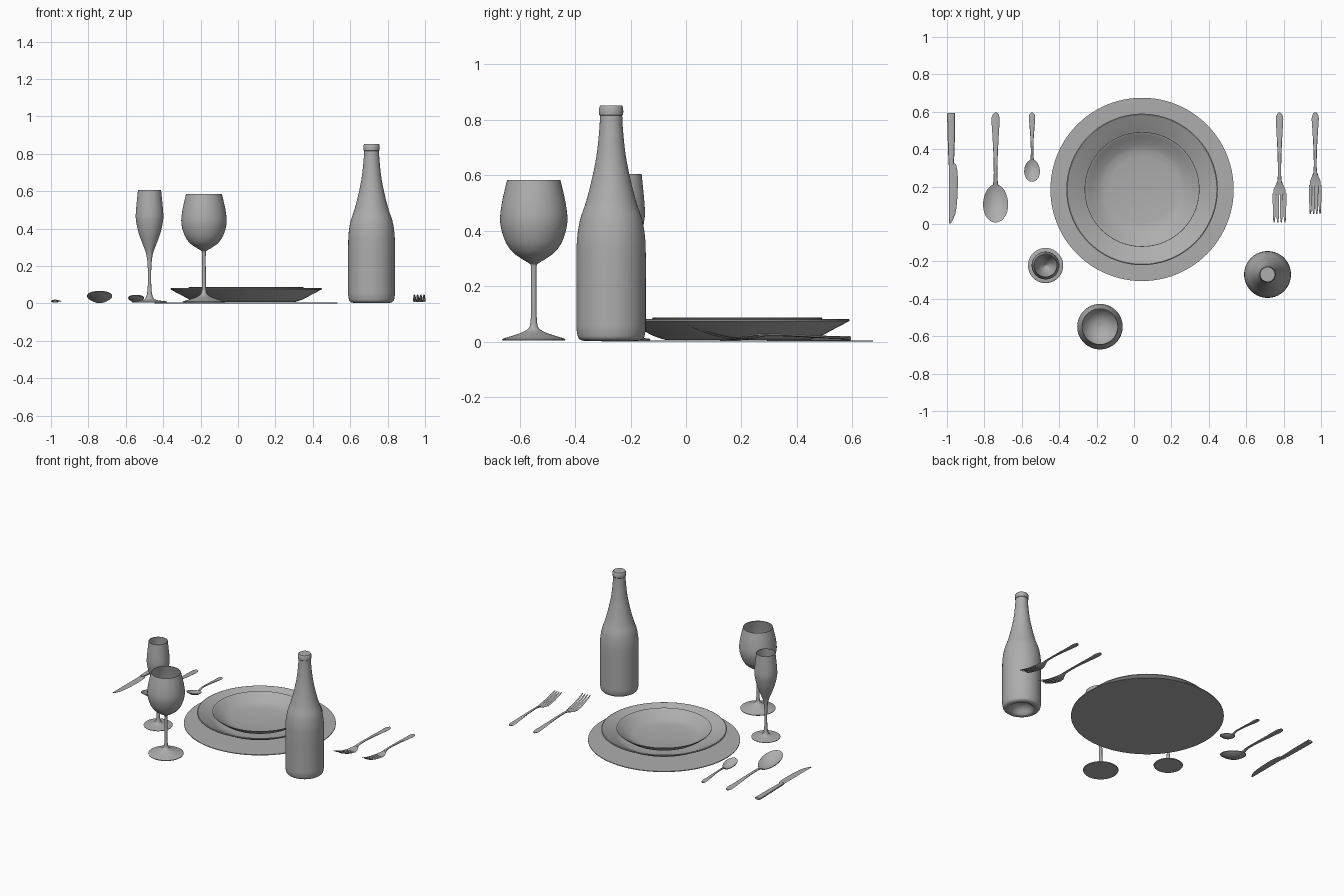
import bpy, bmesh, math

if "Cube" in bpy.data.objects:
    bpy.data.objects.remove(bpy.data.objects["Cube"])

# Darker neutral grey for the whole set
GREY = bpy.data.materials.new("grey")
GREY.diffuse_color = (.42, .42, .42, 1)
GREY.use_nodes = True
GREY.node_tree.nodes["Principled BSDF"].inputs["Base Color"].default_value = GREY.diffuse_color


def smooth_line(pts, n=5):
    """Catmull-Rom curve through tuples of any length."""
    out = []
    for i in range(len(pts) - 1):
        p0, p1, p2 = pts[max(i - 1, 0)], pts[i], pts[i + 1]
        p3 = pts[min(i + 2, len(pts) - 1)]
        for k in range(n):
            t = k / n
            out.append(tuple(0.5 * (2 * b + (c - a) * t + (2 * a - 5 * b + 4 * c - d) * t * t
                                    + (3 * b - a - 3 * c + d) * t ** 3)
                             for a, b, c, d in zip(p0, p1, p2, p3)))
    return out + [pts[-1]]


def finish(bm, name, angle=40):
    bmesh.ops.recalc_face_normals(bm, faces=bm.faces)
    me = bpy.data.meshes.new(name)
    bm.to_mesh(me)
    bm.free()
    me.materials.append(GREY)
    ob = bpy.data.objects.new(name, me)
    bpy.context.collection.objects.link(ob)
    bpy.ops.object.select_all(action='DESELECT')
    ob.select_set(True)
    bpy.context.view_layer.objects.active = ob
    bpy.ops.object.shade_smooth_by_angle(angle=math.radians(angle))
    return ob


def bridge(bm, rings, cap=False):
    for a, b in zip(rings, rings[1:]):
        n = max(len(a), len(b))
        for i in range(n):
            j = (i + 1) % n
            if len(a) == 1:
                bm.faces.new((a[0], b[i], b[j]))
            elif len(b) == 1:
                bm.faces.new((a[i], a[j], b[0]))
            else:
                bm.faces.new((a[i], a[j], b[j], b[i]))
    if cap:
        bm.faces.new(rings[0])
        bm.faces.new(rings[-1])


def lathe(name, cx, cy, profile, sides=64):
    bm = bmesh.new()
    rings = []
    for r, z in profile:
        if r < 1e-5:
            rings.append([bm.verts.new((cx, cy, z))])
        else:
            rings.append([bm.verts.new((cx + r * math.cos(2 * math.pi * i / sides),
                                        cy + r * math.sin(2 * math.pi * i / sides), z))
                          for i in range(sides)])
    bridge(bm, rings)
    return finish(bm, name)


def loft(bm, x, stations, thick, sides=12, n=4):
    """Flattened bar along y; stations are (x offset, y, z, half width)."""
    rings = []
    for dx, y, z, w in smooth_line(stations, n):
        ring = []
        for i in range(sides):
            a = 2 * math.pi * i / sides
            c, s = math.cos(a), math.sin(a)
            ring.append(bm.verts.new((x + dx + w * c, y,
                                      z + thick * math.copysign(abs(s) ** 0.7, s))))
        rings.append(ring)
    bridge(bm, rings, cap=True)


def handle(y0, z0, neck, end):
    """Spoon and fork handle widening to a rounded end at y = 0.595."""
    L = 0.595 - y0
    return [(0, y0, z0, neck * 1.5), (0, y0 + .12 * L, .025, neck), (0, y0 + .4 * L, .023, neck * 1.15),
            (0, y0 + .72 * L, .016, end * .8), (0, y0 + .9 * L, .013, end),
            (0, y0 + .97 * L, .012, end * .75), (0, .595, .012, end * .3)]


# Place mat, dinner plate and soup bowl
PX, PY = 0.043, 0.185
lathe("place_mat", PX, PY, [(0, 0), (.49, 0), (.49, .005), (0, .005)], 96)
lathe("dinner_plate", PX, PY,
      [(0, .007)] + smooth_line([(.26, .007), (.30, .02), (.35, .046), (.405, .075)], 4)
      + [(.405, .08)]
      + smooth_line([(.400, .082), (.34, .052), (.29, .026), (.25, .017)], 4) + [(0, .017)], 96)
lathe("soup_bowl", PX, PY,
      [(0, .019)] + smooth_line([(.18, .019), (.23, .032), (.27, .055), (.307, .084)], 4)
      + smooth_line([(.306, .087), (.297, .083), (.26, .058), (.22, .037), (.18, .028)], 4)
      + [(0, .026)], 96)

# Bottle with a hollow base and a collar at the mouth
lathe("bottle", .714, -.270,
      smooth_line([(0, .055), (.03, .05), (.055, .035), (.075, .012), (.088, .004),
                   (.106, .005), (.119, .016), (.125, .045)])
      + smooth_line([(.125, .06), (.125, .20), (.125, .31), (.1225, .375), (.112, .44), (.092, .50),
                     (.071, .58), (.053, .67), (.043, .76), (.040, .815)])
      + [(.043, .818), (.044, .83), (.0425, .846), (.039, .852), (0, .852)])

# Wine glass
lathe("wine_glass", -.182, -.549,
      [(0, .004), (.112, .004), (.114, .009)]
      + smooth_line([(.109, .012), (.06, .027), (.025, .043), (.012, .07), (.010, .16),
                     (.010, .265), (.018, .283), (.045, .30), (.078, .325), (.104, .365),
                     (.121, .43), (.115, .50), (.096, .584)])
      + smooth_line([(.093, .584), (.111, .50), (.117, .43), (.100, .368),
                     (.075, .33), (.042, .307), (0, .298)]))

# Champagne flute
lathe("flute_glass", -.473, -.222,
      [(0, .004), (.092, .004), (.094, .008)]
      + smooth_line([(.09, .011), (.05, .016), (.024, .025), (.013, .055), (.009, .11),
                     (.010, .20), (.018, .265), (.036, .315), (.058, .375), (.072, .44),
                     (.073, .49), (.062, .605)])
      + smooth_line([(.059, .605), (.069, .49), (.068, .44), (.054, .378), (.031, .32), (0, .28)]))


# Spoons: tilted dished bowl joined to the handle
def spoon(name, x, cy, rx, ry, rim, tilt, depth, neck, end):
    bm = bmesh.new()
    sheets = []
    for lift in (0, .004):
        rings = [[bm.verts.new((x, cy, rim - depth + lift))]]
        for k in range(1, 9):
            r = k / 8
            ring = []
            for i in range(40):
                a = 2 * math.pi * i / 40
                c, s = math.cos(a), math.sin(a)
                ring.append(bm.verts.new((x + rx * r * c * (1 - .06 * s), cy + ry * r * s,
                                          rim - tilt * r * s - depth * (1 - r * r) + lift)))
            rings.append(ring)
        bridge(bm, rings)
        sheets.append(rings[-1])
    bridge(bm, sheets)
    loft(bm, x, handle(cy + ry * .95, rim - tilt + .004, neck, end), .004)
    finish(bm, name)


spoon("table_spoon", -.740, .110, .067, .102, .036, .027, .028, .010, .022)
spoon("dessert_spoon", -.545, .285, .042, .059, .026, .016, .019, .007, .017)


# Forks: head, four curved tines and a handle
def fork(name, x, tip, half, tip_z, neck, end):
    bm = bmesh.new()
    root = tip + .155
    loft(bm, x, [(0, root - .005, .011, half * .98), (0, root + .02, .012, half * .93),
                 (0, root + .045, .016, half * .6), (0, root + .065, .021, neck * 1.4)], .003)
    loft(bm, x, handle(root + .055, .020, neck, end), .004)
    for k in range(4):
        dx = half * (-.84 + .56 * k)
        loft(bm, x, [(dx * 1.03, tip, tip_z, .003), (dx, tip + .03, .012 + (tip_z - .012) * .72, .006),
                     (dx, tip + .09, .012 + (tip_z - .012) * .27, .0075),
                     (dx, root, .011, .008)], .0025, 8)
    finish(bm, name)


fork("dinner_fork", .778, .008, .034, .061, .009, .020)
fork("salad_fork", .969, .053, .030, .046, .008, .019)

# Knife: handle and flat blade with one curved edge
bm = bmesh.new()
loft(bm, -.98, [(.003, .592, .012, .019), (.002, .58, .012, .021), (.003, .45, .012, .019),
                (.003, .34, .012, .015), (.003, .31, .012, .013)], .008)
loft(bm, -.98, [(.002, .33, .012, .010), (.010, .312, .012, .020), (.014, .25, .012, .024),
                (.013, .15, .012, .023), (.009, .07, .012, .019), (.002, .025, .012, .011),
                (-.006, .002, .012, .003)], .003)
finish(bm, "table_knife")
